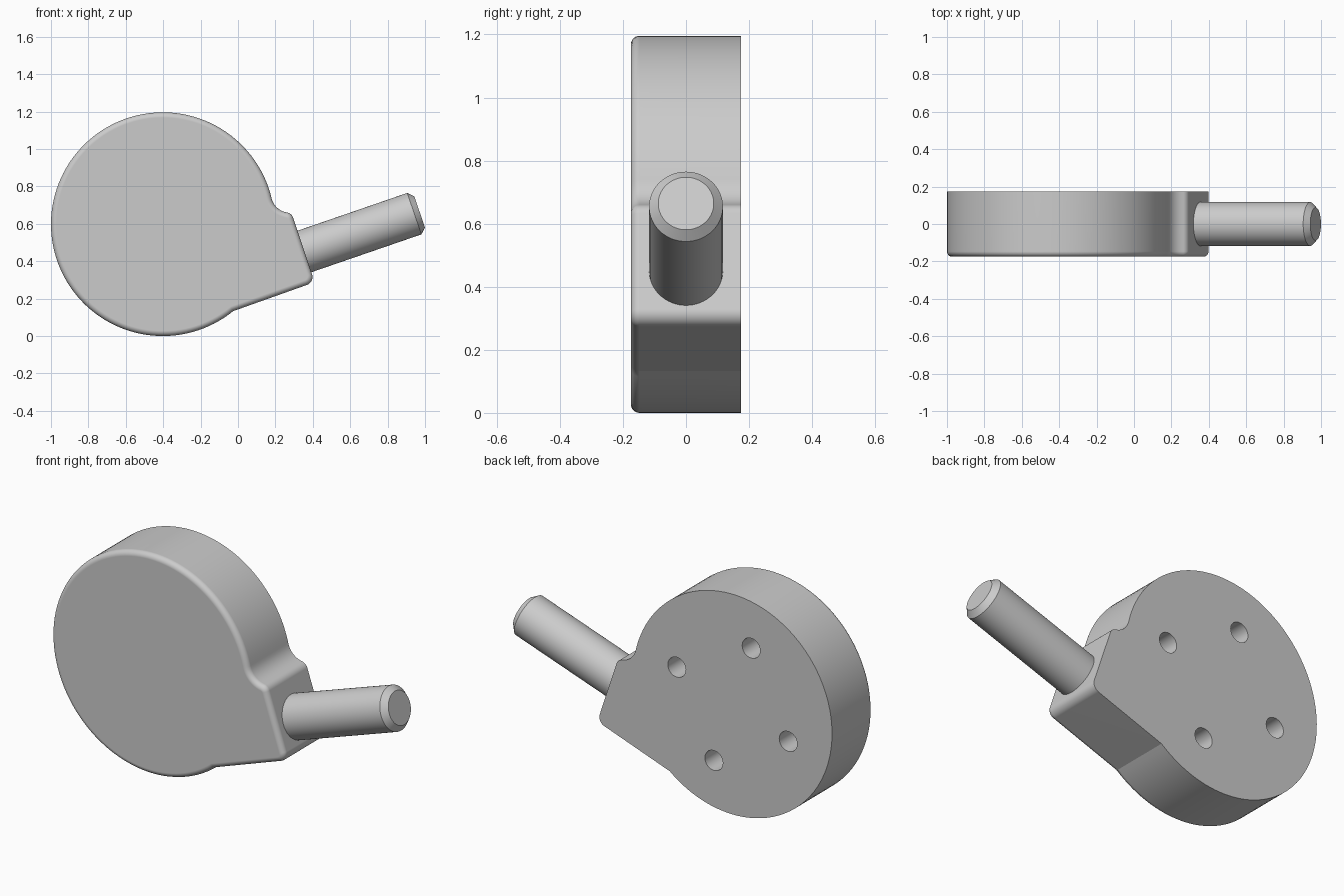
import bpy, bmesh, math
from mathutils import Vector, Matrix

if "Cube" in bpy.data.objects:
    bpy.data.objects.remove(bpy.data.objects["Cube"])

TILT = math.radians(19)
CENTRE, RADIUS, HALF = Vector((-0.402, 0.598)), 0.598, 0.175

grey = bpy.data.materials.new("light grey")
grey.diffuse_color = (0.6, 0.6, 0.6, 1)
grey.use_nodes = True
grey.node_tree.nodes["Principled BSDF"].inputs["Base Color"].default_value = grey.diffuse_color


def on_disc(deg, r=RADIUS):
    a = math.radians(deg)
    return CENTRE + r * Vector((math.cos(a), math.sin(a)))


def fillet(a, p, b, r, n=8):
    """Points of a round of radius r at corner p between a and b."""
    u, v = (a - p).normalized(), (b - p).normalized()
    half = u.angle(v) / 2
    centre = p + (u + v).normalized() * r / math.sin(half)
    s, e = p + u * r / math.tan(half) - centre, p + v * r / math.tan(half) - centre
    sweep = math.pi - 2 * half
    return [centre + (s * math.sin(sweep * (1 - i / n)) + e * math.sin(sweep * i / n))
            / math.sin(sweep) for i in range(n + 1)]


def make_object(name, bm):
    bmesh.ops.recalc_face_normals(bm, faces=bm.faces)
    mesh = bpy.data.meshes.new(name)
    bm.to_mesh(mesh)
    bm.free()
    ob = bpy.data.objects.new(name, mesh)
    bpy.context.collection.objects.link(ob)
    mesh.materials.append(grey)
    return ob


def activate(ob):
    bpy.ops.object.select_all(action='DESELECT')
    ob.select_set(True)
    bpy.context.view_layer.objects.active = ob


def smooth(ob):
    activate(ob)
    bpy.ops.object.shade_smooth_by_angle(angle=math.radians(17))
    ob.modifiers.new("flat_face_normals", 'WEIGHTED_NORMAL').keep_sharp = True


# Housing outline: round body with a tilted boss on its lower right
start, end = on_disc(14.2), on_disc(309)
notch, shoulder, heel = Vector((0.194, 0.675)), Vector((0.287, 0.655)), Vector((0.41, 0.288))
outline = [on_disc(14.2 + (309 - 14.2) * i / 100) for i in range(101)]
outline += fillet(end, heel, shoulder, 0.045)
outline += fillet(heel, shoulder, notch, 0.04)
outline += fillet(shoulder, notch, start, 0.1)

# Housing: extruded outline with a rounded front rim
bm = bmesh.new()
back = bm.faces.new([bm.verts.new((p.x, HALF, p.y)) for p in outline])
ext = bmesh.ops.extrude_face_region(bm, geom=[back], use_keep_orig=True)["geom"]
bmesh.ops.translate(bm, vec=(0, -2 * HALF, 0),
                    verts=[g for g in ext if isinstance(g, bmesh.types.BMVert)])
bmesh.ops.remove_doubles(bm, verts=bm.verts, dist=0.0005)
rim = [e for e in bm.edges if all(v.co.y < 0 for v in e.verts)]
bmesh.ops.bevel(bm, geom=rim, offset=0.028, segments=6, profile=0.5, affect='EDGES')
housing = make_object("housing", bm)

# Four blind mounting holes in the back
bm = bmesh.new()
for k in range(4):
    p = on_disc(18.5 + 90 * k, 0.353)
    bmesh.ops.create_cone(bm, cap_ends=True, segments=32, radius1=0.054, radius2=0.054,
                          depth=0.24, matrix=Matrix.Translation((p.x, HALF, p.y))
                          @ Matrix.Rotation(math.pi / 2, 4, 'X'))
cutter = make_object("hole_cutter", bm)
cutter.hide_render = True
cut = housing.modifiers.new("holes", 'BOOLEAN')
cut.operation, cut.solver, cut.object = 'DIFFERENCE', 'EXACT', cutter
activate(housing)
bpy.ops.object.modifier_apply(modifier="holes")
bpy.data.objects.remove(cutter)
smooth(housing)

# Shaft: tilted rod with a chamfered tip, seated in the boss
bm = bmesh.new()
profile = [(0, -0.72), (0.117, -0.72), (0.117, -0.03), (0.088, 0), (0, 0)]
verts = [bm.verts.new((r, 0, z)) for r, z in profile]
edges = [bm.edges.new(pair) for pair in zip(verts, verts[1:])]
bmesh.ops.spin(bm, geom=verts + edges, cent=(0, 0, 0), axis=(0, 0, 1),
               angle=2 * math.pi, steps=64)
bmesh.ops.remove_doubles(bm, verts=bm.verts, dist=0.0005)
bm.transform(Matrix.Translation((0.971, 0, 0.664))
             @ Matrix.Rotation(math.pi / 2 - TILT, 4, 'Y'))
smooth(make_object("shaft", bm))
